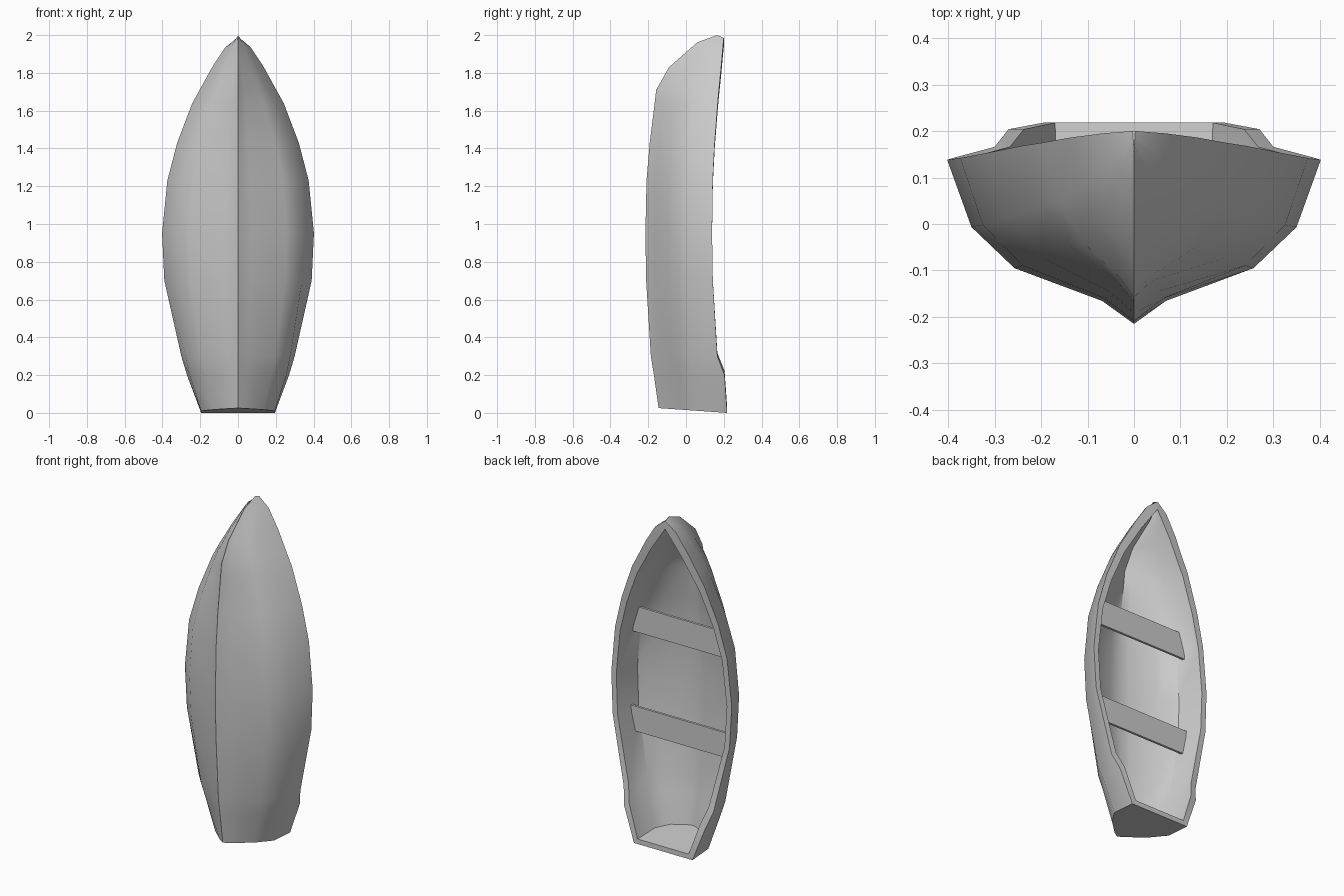
import bpy, bmesh

if "Cube" in bpy.data.objects:
    bpy.data.objects.remove(bpy.data.objects["Cube"])

# Stations along the hull: z, half beam, gunwale y, keel y, shape (-1 stern, 0 mid, 1 bow)
STATIONS = [
    (0.00, 0.195, 0.218, -0.145, -1.0), (0.20, 0.270, 0.204, -0.170, -0.6),
    (0.30, 0.300, 0.166, -0.186, -0.4), (0.70, 0.390, 0.142, -0.211, 0.0),
    (0.95, 0.402, 0.138, -0.215, 0.0), (1.23, 0.374, 0.142, -0.209, 0.0),
    (1.43, 0.322, 0.152, -0.192, 0.15), (1.64, 0.242, 0.168, -0.166, 0.4),
    (1.71, 0.203, 0.174, -0.158, 0.5), (1.83, 0.137, 0.186, -0.090, 0.75),
    (1.935, 0.068, 0.195, 0.060, 1.0), (1.985, 0.003, 0.200, 0.165, 1.0),
]
TILT = {0: 0.07, 10: 0.2, 11: 0.43}   # slope of the transom and stem stations
# Half sections as (fraction of beam, fraction of depth)
STERN = [(1, 0), (1.0, .42), (.68, .68), (.19, .93), (0, 1)]
MID = [(1, 0), (.87, .41), (.64, .66), (.17, .86), (0, 1)]
BOW = [(1, 0), (.72, .35), (.45, .62), (.14, .88), (0, 1)]
# Inside, the floor is flatter than the bottom outside
INNER_MID = [(1, 0), (.90, .55), (.62, .80), (.18, .96), (0, 1)]
INNER_STERN = [(1, 0), (.96, .55), (.66, .82), (.18, .97), (0, 1)]


def section(mid, stern, w, gy, ky, s):
    other, t = (stern, -s) if s < 0 else (BOW, s)
    half = []
    for a, b in zip(mid, other):
        fx, fy = a[0] + (b[0] - a[0]) * t, a[1] + (b[1] - a[1]) * t
        half.append((w * fx, gy + (ky - gy) * fy))
    return half + [(-x, y) for x, y in reversed(half[:-1])]


def finish(bm, name, angle):
    bmesh.ops.recalc_face_normals(bm, faces=bm.faces)
    me = bpy.data.meshes.new(name)
    bm.to_mesh(me)
    bm.free()
    ob = bpy.data.objects.new(name, me)
    bpy.context.collection.objects.link(ob)
    bpy.ops.object.select_all(action='DESELECT')
    ob.select_set(True)
    bpy.context.view_layer.objects.active = ob
    if angle:
        bpy.ops.object.shade_smooth_by_angle(angle=angle)
    return ob


# Hull: outer and inner skins joined along the rim
bm = bmesh.new()
outer, inner = [], []
for i, (z, w, gy, ky, s) in enumerate(STATIONS):
    tilt = TILT.get(i, 0)
    outer.append([bm.verts.new((x, y, z + tilt * (gy - y)))
                  for x, y in section(MID, STERN, w, gy, ky, s)])
    zi = 0.03 + z * 0.96
    wi = max(w - (0.025 if i == 0 else 0.033), 0.002)
    ki = min(ky + 0.08, gy - 0.025)
    inner.append([bm.verts.new((x, y, zi + tilt * (gy - y)))
                  for x, y in section(INNER_MID, INNER_STERN, wi, gy, ki, s)])
for skin in (outer, inner):
    for a, b in zip(skin, skin[1:]):
        for j in range(len(a) - 1):
            bm.faces.new((a[j], a[j + 1], b[j + 1], b[j]))
    bm.faces.new(skin[0])
    bm.faces.new(skin[-1])
for i in range(len(outer) - 1):
    for j in (0, -1):
        bm.faces.new((outer[i][j], outer[i + 1][j], inner[i + 1][j], inner[i][j]))
# Rim across the stern and the bow tip
for i in (0, -1):
    bm.faces.new((outer[i][0], outer[i][-1], inner[i][-1], inner[i][0]))
finish(bm, "hull", 0.68)


# Seats: planks tapered to meet the hull sides
def seat(name, z0, h0, z1, h1, y=0.04, thick=0.014):
    bm = bmesh.new()
    bmesh.ops.create_cube(bm, size=2)
    for v in bm.verts:
        z, h = (z0, h0) if v.co.z < 0 else (z1, h1)
        v.co = (v.co.x * h, y + v.co.y * thick / 2, z)
    finish(bm, name, 0)


seat("rear_seat", 0.58, 0.32, 0.73, 0.335)
seat("front_seat", 1.18, 0.325, 1.335, 0.295)
